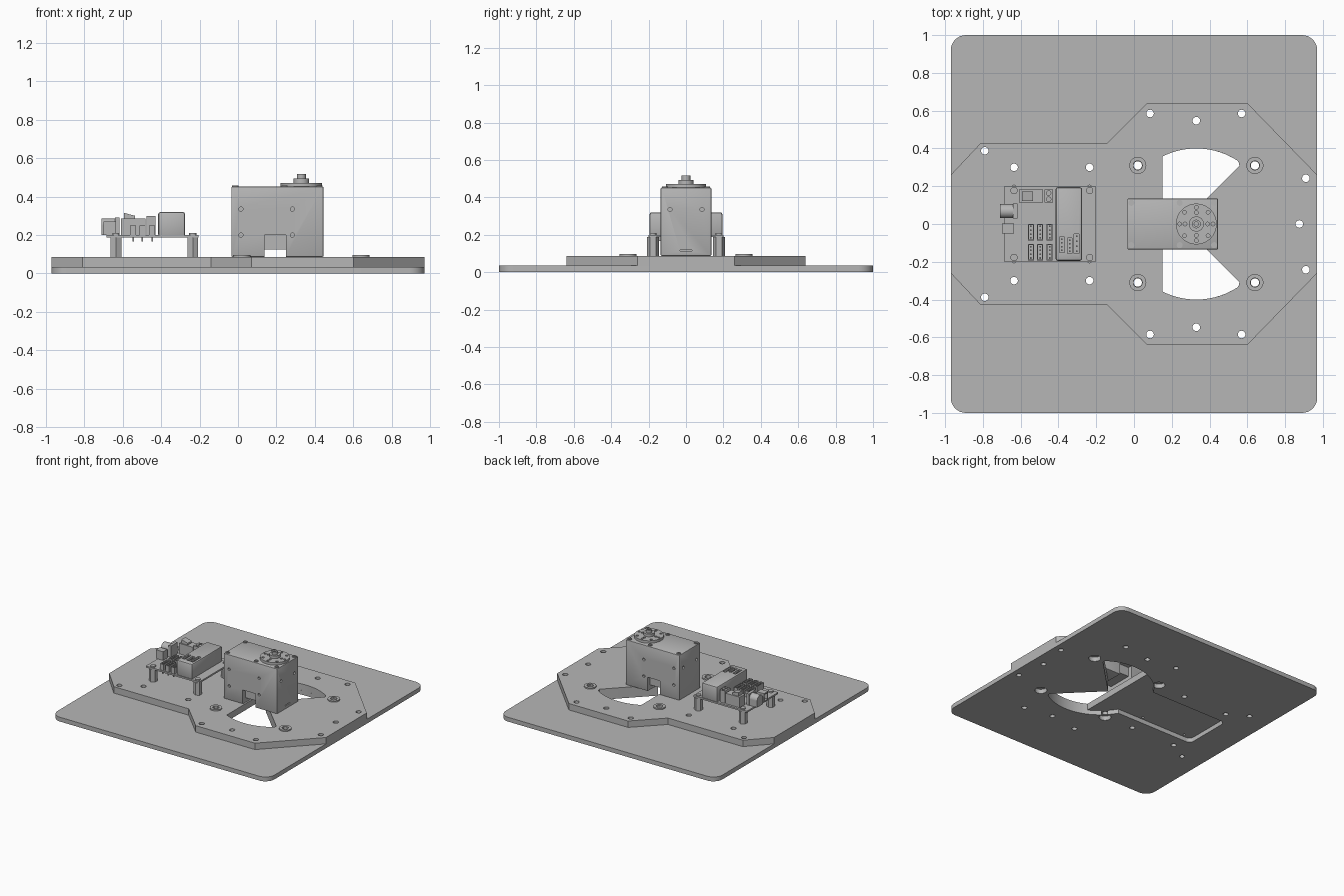
import bpy, bmesh
from math import cos, sin, radians, tau
from mathutils import Matrix, Vector

cube = bpy.data.objects.get("Cube")
if cube:
    bpy.data.objects.remove(cube, do_unlink=True)

grey = bpy.data.materials.new("plain grey")
grey.use_nodes = True
grey.diffuse_color = (0.47, 0.47, 0.47, 1)
grey.node_tree.nodes["Principled BSDF"].inputs["Base Color"].default_value = (0.47, 0.47, 0.47, 1)


def finish(name, bm):
    bmesh.ops.recalc_face_normals(bm, faces=bm.faces)
    mesh = bpy.data.meshes.new(name)
    bm.to_mesh(mesh)
    bm.free()
    mesh.materials.append(grey)
    obj = bpy.data.objects.new(name, mesh)
    bpy.context.collection.objects.link(obj)
    return obj


def add_box(bm, x0, x1, y0, y1, z0, z1):
    size = Matrix.Diagonal((x1 - x0, y1 - y0, z1 - z0, 1))
    mid = Matrix.Translation(((x0 + x1) / 2, (y0 + y1) / 2, (z0 + z1) / 2))
    bmesh.ops.create_cube(bm, size=1, matrix=mid @ size)


def add_rod(bm, start, end, radius, sides=24):
    a, b = Vector(start), Vector(end)
    turn = (b - a).to_track_quat('Z', 'Y').to_matrix().to_4x4()
    bmesh.ops.create_cone(bm, cap_ends=True, segments=sides, radius1=radius, radius2=radius,
                          depth=(b - a).length, matrix=Matrix.Translation((a + b) / 2) @ turn)


def box(name, *bounds, bevel=0):
    bm = bmesh.new()
    add_box(bm, *bounds)
    if bevel:
        bmesh.ops.bevel(bm, geom=bm.edges[:], offset=bevel, segments=2, affect='EDGES', profile=0.5)
    return finish(name, bm)


def rods(name, places, z0, z1, radius, sides=24):
    bm = bmesh.new()
    for x, y in places:
        add_rod(bm, (x, y, z0), (x, y, z1), radius, sides)
    return finish(name, bm)


def slab(name, outline, z0, z1):
    bm = bmesh.new()
    face = bm.faces.new([bm.verts.new((x, y, z0)) for x, y in outline])
    top = bmesh.ops.extrude_face_region(bm, geom=[face])["geom"]
    bmesh.ops.translate(bm, vec=(0, 0, z1 - z0), verts=[v for v in top if isinstance(v, bmesh.types.BMVert)])
    return finish(name, bm)


def cut(obj, cutter):
    mod = obj.modifiers.new("cut", 'BOOLEAN')
    mod.operation, mod.solver, mod.object = 'DIFFERENCE', 'EXACT', cutter
    bpy.context.view_layer.update()
    graph = bpy.context.evaluated_depsgraph_get()
    mesh = bpy.data.meshes.new_from_object(obj.evaluated_get(graph))
    obj.modifiers.clear()
    obj.data = mesh
    bpy.data.objects.remove(cutter, do_unlink=True)


def arc(cx, cy, r, a0, a1, steps):
    angles = [radians(a0 + (a1 - a0) * i / steps) for i in range(steps + 1)]
    return [(cx + r * cos(a), cy + r * sin(a)) for a in angles]


def both(points):
    return points + [(x, -y) for x, y in reversed(points)]


def opening(end_angle, tail):
    half = [(0.545, 0.295), (0.558, 0.307), (0.556, 0.323)]
    half += arc(0.33, 0, 0.4, 57, end_angle, 20) + tail
    return [(0.25, 0)] + both(half)


# Hole layouts
bolts = both([(0.085, 0.585), (0.57, 0.585), (0.33, 0.547), (0.91, 0.242), (-0.79, 0.388),
              (-0.635, 0.3), (-0.235, 0.3)]) + [(0.875, 0)]
bosses = both([(0.02, 0.31), (0.64, 0.31)])
posts = both([(-0.635, 0.177), (-0.235, 0.177)])

# Base plate with rounded corners, slot and holes
corner = arc(0.89, 0.92, 0.08, 0, 90, 8)
corner += [(-x, y) for x, y in reversed(corner)]
base = slab("base_plate", both(corner), 0, 0.035)
cut(base, slab("cutter", opening(150, arc(-0.67, 0.16, 0.04, 90, 180, 5)), -0.1, 0.1))
cut(base, rods("cutter", bolts, -0.1, 0.1, 0.02))
cut(base, rods("cutter", bosses, -0.1, 0.1, 0.045))

# Upper plate
edge = [(0.97, 0.26), (0.6, 0.64), (0.07, 0.64), (-0.14, 0.43), (-0.81, 0.43), (-0.97, 0.26)]
upper = slab("upper_plate", both(edge), 0.035, 0.087)
cut(upper, slab("cutter", opening(116.7, []), -0.1, 0.2))
cut(upper, rods("cutter", bolts, -0.1, 0.2, 0.02))
cut(upper, rods("cutter", bosses, -0.1, 0.2, 0.022))
cut(upper, rods("cutter", posts, -0.1, 0.2, 0.01, 12))

# Bushings in the four large holes
bushes = rods("bushings", bosses, 0.087, 0.097, 0.045, 32)
cut(bushes, rods("cutter", bosses, 0, 0.2, 0.024))

# Motor housing with cable notch and screw recesses
housing = box("motor_housing", -0.035, 0.445, -0.135, 0.135, 0.087, 0.452, bevel=0.006)
cut(housing, box("cutter", 0.137, 0.25, -0.2, 0.2, 0.05, 0.2))
bm = bmesh.new()
for side in (-1, 1):
    for z in (0.2, 0.335):
        for x in (0.015, 0.283):
            add_rod(bm, (x, side * 0.15, z), (x, side * 0.12, z), 0.011, 16)
    for y in (-0.085, 0.085):
        cx = 0.205 + side * 0.24
        add_rod(bm, (cx + side * 0.015, y, 0.335), (cx - side * 0.015, y, 0.335), 0.011, 16)
add_box(bm, 0.435, 0.46, -0.032, 0.032, 0.112, 0.119)
cut(housing, finish("cutter", bm))
box("motor_core", 0.13, 0.255, -0.1, 0.1, 0.125, 0.21)

# Lid screws
lid = both([(-0.014, 0.112), (0.242, 0.112), (0.424, 0.112)])
screws = rods("lid_screws", lid, 0.44, 0.458, 0.016, 20)
cut(screws, rods("cutter", lid, 0.453, 0.5, 0.008, 6))

# Output disc with bolt circle and stepped hub
disc = rods("output_disc", [(0.33, 0)], 0.45, 0.472, 0.108, 48)
ring = [(0.33 + 0.088 * cos(tau * i / 8), 0.088 * sin(tau * i / 8)) for i in range(8)]
ring += [(0.33 + 0.06 * cos(tau * i / 4), 0.06 * sin(tau * i / 4)) for i in range(4)]
cut(disc, rods("cutter", ring, 0.46, 0.5, 0.01, 12))
rods("hub_lower", [(0.33, 0)], 0.472, 0.494, 0.04, 32)
hub = rods("hub_upper", [(0.33, 0)], 0.494, 0.517, 0.023, 24)
cut(hub, rods("cutter", [(0.33, 0)], 0.505, 0.6, 0.012, 12))

# Circuit board on hexagonal standoffs
board = box("circuit_board", -0.685, -0.205, -0.2, 0.2, 0.187, 0.2)
rods("standoffs", posts, 0.087, 0.187, 0.032, 6)
rods("standoff_screws", posts, 0.2, 0.21, 0.019, 20)

# Large cover on the board with sockets let into its top
cover = box("board_cover", -0.415, -0.275, -0.195, 0.195, 0.19, 0.32, bevel=0.012)
bm = bmesh.new()
pins = bmesh.new()
for x, y, half in ((-0.382, -0.11, 0.04), (-0.34, -0.115, 0.04), (-0.304, -0.105, 0.052)):
    add_box(bm, x - 0.013, x + 0.013, y - half, y + half, 0.285, 0.34)
    for i in range(4):
        py = y + half * (i - 1.5) / 2
        add_box(pins, x - 0.004, x + 0.004, py - 0.004, py + 0.004, 0.28, 0.312)
cut(cover, finish("cutter", bm))
finish("socket_pins", pins)

# Pin headers, open at the top, with pins passing under the board
shells, wells, pins = bmesh.new(), bmesh.new(), bmesh.new()
for x in (-0.546, -0.497, -0.447):
    for y in (-0.15, -0.043):
        add_box(shells, x - 0.016, x + 0.016, y - 0.044, y + 0.044, 0.2, 0.25)
        add_box(wells, x - 0.011, x + 0.011, y - 0.038, y + 0.038, 0.215, 0.3)
        for i in range(4):
            py = y + (i - 1.5) * 0.02
            add_box(pins, x - 0.004, x + 0.004, py - 0.004, py + 0.004, 0.167, 0.245)
headers = finish("pin_headers", shells)
cut(headers, finish("cutter", wells))
finish("header_pins", pins)

# Sockets and blocks along the board edge
barrel = bmesh.new()
add_rod(barrel, (-0.71, 0.068, 0.25), (-0.64, 0.068, 0.25), 0.037, 28)
add_box(barrel, -0.64, -0.617, 0.028, 0.108, 0.2, 0.292)
add_box(barrel, -0.71, -0.64, 0.031, 0.105, 0.2, 0.25)
jack = finish("power_jack", barrel)
port = box("data_port", -0.7, -0.635, -0.05, 0.003, 0.2, 0.27)
cut(port, box("cutter", -0.72, -0.66, -0.043, -0.004, 0.21, 0.26))
box("power_switch", -0.608, -0.482, 0.113, 0.182, 0.2, 0.285)
rocker = box("switch_rocker", -0.592, -0.535, 0.122, 0.173, 0.27, 0.3)
for v in rocker.data.vertices:
    if v.co.z > 0.29 and v.co.x < -0.56:
        v.co.z = 0.315
terminal = box("screw_terminal", -0.475, -0.43, 0.113, 0.182, 0.2, 0.3)
cut(terminal, rods("cutter", [(-0.452, 0.131), (-0.452, 0.164)], 0.28, 0.4, 0.012, 16))

# Smooth the round parts, keep edges sharp
bpy.ops.object.select_all(action='DESELECT')
for obj in (base, upper, bushes, housing, screws, disc, hub, cover, jack,
            bpy.data.objects["hub_lower"], bpy.data.objects["standoff_screws"]):
    obj.select_set(True)
    bpy.context.view_layer.objects.active = obj
bpy.ops.object.shade_smooth_by_angle(angle=radians(30))
